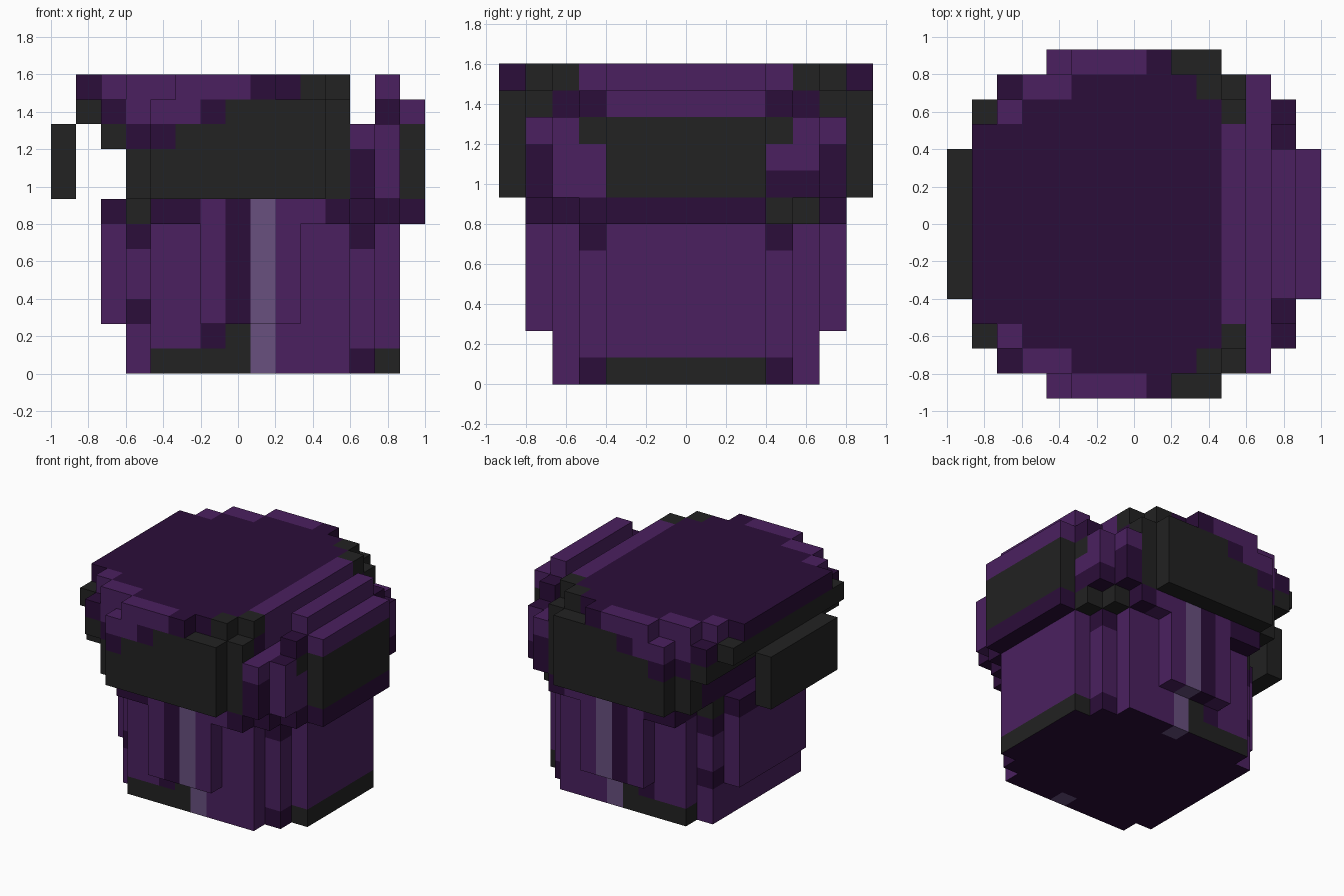
import bpy
from mathutils import Vector

if "Cube" in bpy.data.objects:
    bpy.data.objects.remove(bpy.data.objects["Cube"])

U = 2 / 15  # edge of one block
L, D, K, G = range(4)
COLOURS = [("purple", (0.069, 0.0144, 0.115)), ("dark_purple", (0.024, 0.004, 0.041)),
           ("black", (0.016, 0.016, 0.016)), ("pale_violet", (0.138, 0.08, 0.212))]
materials = []
for name, rgb in COLOURS:
    m = bpy.data.materials.new(name)
    m.use_nodes = True
    m.diffuse_color = (*rgb, 1)
    bsdf = m.node_tree.nodes["Principled BSDF"]
    bsdf.inputs["Base Color"].default_value = (*rgb, 1)
    bsdf.inputs["Roughness"].default_value = 0.9
    materials.append(m)

cells = {}       # block position -> (part, colour)
face_paint = {}  # (block position, direction) -> colour
BOTH, BACK = (0, 1), (1,)


def positions(x, y, z, sides):
    """Blocks in a range; y counts outward from the centre to front and back."""
    for i in range(*x):
        for j in range(*y):
            for k in range(*z):
                for s in sides:
                    yield (i, j if s else -j - 1, k)


def block(part, x, y, z, colour):
    for p in positions(x, y, z, BOTH):
        cells[p] = (part, colour)


def paint(x, y, z, colour, sides=BOTH):
    for p in positions(x, y, z, sides):
        if p in cells:
            cells[p] = (cells[p][0], colour)


def paint_face(x, y, z, direction, colour):
    for p in positions(x, y, z, BOTH):
        face_paint[p, direction] = colour


# Pot: stepped round body, narrower at the foot
for x, y in (((3, 4), 4), ((4, 12), 5), ((12, 13), 4), ((13, 14), 3)):
    block("pot", x, (0, y), (0, 6), L)
block("pot", (2, 3), (0, 3), (2, 6), L)
block("pot", (6, 10), (5, 6), (2, 6), L)
paint((4, 8), (4, 5), (0, 1), K)
paint((7, 8), (4, 5), (1, 2), K)
paint((6, 7), (4, 5), (1, 2), D)
paint((7, 8), (5, 6), (2, 6), D)
paint((8, 9), (4, 6), (0, 6), G)
paint((3, 4), (3, 4), (5, 6), D)
paint((3, 4), (3, 4), (2, 3), D)
paint((12, 13), (3, 4), (0, 1), D)
paint((12, 13), (3, 4), (5, 6), D)
paint((13, 14), (0, 3), (0, 1), K)
paint_face((3, 14), (0, 5), (0, 1), (0, 0, -1), D)
paint_face((8, 9), (4, 5), (0, 1), (0, 0, -1), G)

# Collar between pot and lid
for x, y in (((2, 3), 3), ((3, 4), 4), ((4, 12), 6), ((12, 13), 5), ((13, 14), 4), ((14, 15), 3)):
    block("collar", x, (0, y), (6, 7), D)
paint((3, 4), (3, 4), (6, 7), K)
paint((6, 7), (5, 6), (6, 7), L)
paint((8, 9), (5, 6), (6, 7), G)
paint((9, 11), (5, 6), (6, 7), L)
paint((12, 14), (3, 5), (6, 7), K, BACK)

# Lid core and the light strip along its left edge
block("lid", (3, 11), (0, 5), (7, 12), D)
block("lid", (11, 12), (0, 4), (7, 12), L)
block("lid", (11, 12), (4, 5), (7, 12), K)
paint((11, 12), (4, 5), (10, 11), D)
paint_face((3, 4), (0, 6), (9, 11), (-1, 0, 0), K)

# Second step of the lid, front and back
block("lid", (3, 12), (5, 6), (7, 11), K)
block("lid", (3, 11), (5, 6), (11, 12), D)
paint((3, 5), (5, 6), (10, 12), L)
paint((3, 4), (5, 6), (9, 10), D)
paint((10, 11), (5, 6), (11, 12), K)

# Front and back panels with a trim of lighter blocks
block("panel", (4, 11), (6, 7), (7, 11), K)
paint((4, 6), (6, 7), (10, 11), L)
paint((6, 7), (6, 7), (10, 11), D)
paint((4, 5), (6, 7), (9, 10), D)
block("panel", (5, 8), (6, 7), (11, 12), L)
block("panel", (8, 9), (6, 7), (11, 12), D)

# Overhanging right rim with stepped corners
block("right_rim", (2, 3), (0, 6), (9, 10), K)
block("right_rim", (1, 3), (0, 5), (10, 11), K)
block("right_rim", (1, 3), (0, 4), (11, 12), D)
block("right_rim", (2, 3), (4, 5), (10, 12), L)
block("right_rim", (2, 3), (5, 6), (10, 11), D)

# Floating plate on the right
block("right_plate", (0, 1), (0, 3), (7, 10), K)

# Left side: groove, ridge, corner steps and plate
block("left_groove", (12, 13), (0, 5), (7, 10), L)
block("left_groove", (12, 13), (5, 6), (7, 10), L)
paint((12, 13), (5, 6), (7, 9), D)
block("left_ridge", (13, 14), (0, 3), (7, 12), L)
block("left_ridge", (13, 14), (3, 5), (7, 10), L)
block("left_ridge", (13, 14), (3, 4), (10, 11), D)
paint((13, 14), (3, 5), (7, 8), D, BACK)
paint_face((13, 14), (4, 5), (9, 10), (0, 0, 1), D)
paint_face((13, 14), (3, 4), (9, 10), (1, 0, 0), K)
block("left_plate", (14, 15), (0, 3), (7, 10), K)
block("left_plate", (14, 15), (0, 3), (10, 11), L)

# Turn the exposed block faces of each part into a mesh
DIRECTIONS = [(1, 0, 0), (-1, 0, 0), (0, 1, 0), (0, -1, 0), (0, 0, 1), (0, 0, -1)]
for part in dict.fromkeys(c[0] for c in cells.values()):
    verts, faces, colours = {}, [], []
    for p, (owner, colour) in cells.items():
        if owner != part:
            continue
        for d in DIRECTIONS:
            if (p[0] + d[0], p[1] + d[1], p[2] + d[2]) in cells:
                continue
            n = Vector(d)
            a = Vector((abs(d[1]) + abs(d[2]), abs(d[0]), 0))
            b = n.cross(a)
            centre = Vector(p) + Vector((0.5, 0.5, 0.5)) + n / 2
            loop = []
            for s, t in ((-1, -1), (1, -1), (1, 1), (-1, 1)):
                corner = centre + a * s / 2 + b * t / 2
                key = tuple(round(c) for c in corner)
                loop.append(verts.setdefault(key, len(verts)))
            faces.append(loop)
            colours.append(face_paint.get((p, d), colour))
    mesh = bpy.data.meshes.new(part)
    mesh.from_pydata([(x * U - 1, y * U, z * U) for x, y, z in verts], [], faces)
    for m in materials:
        mesh.materials.append(m)
    for poly, colour in zip(mesh.polygons, colours):
        poly.material_index = colour
    mesh.update()
    bpy.context.collection.objects.link(bpy.data.objects.new(part, mesh))
